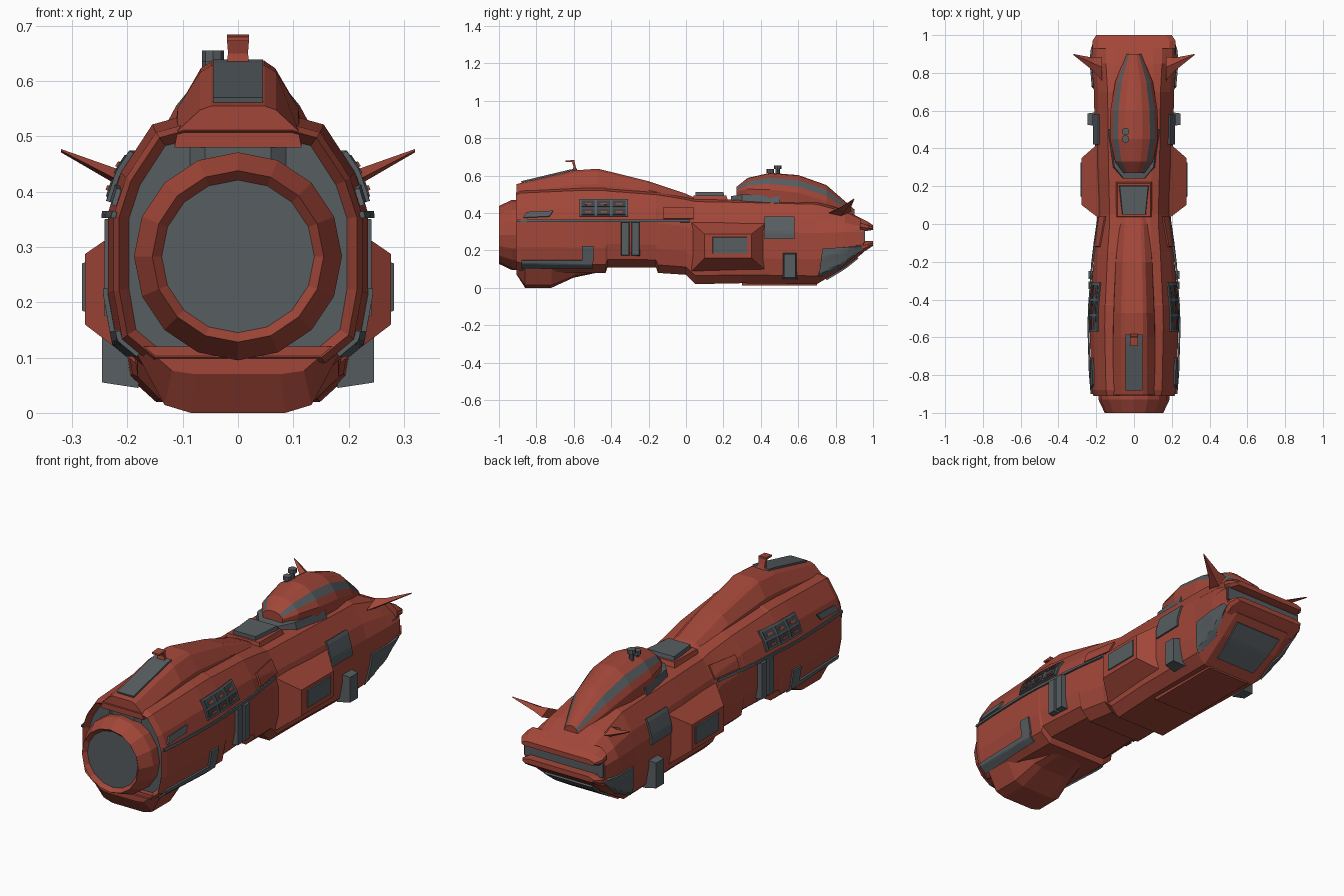
import bpy, bmesh, math
from mathutils import Vector
from mathutils.bvhtree import BVHTree

cube = bpy.data.objects.get("Cube")
if cube:
    bpy.data.objects.remove(cube, do_unlink=True)


def material(name, colour):
    mat = bpy.data.materials.new(name)
    mat.use_nodes = True
    mat.diffuse_color = (*colour, 1)
    mat.node_tree.nodes["Principled BSDF"].inputs["Base Color"].default_value = (*colour, 1)
    return mat


RED = material("rust red", (0.36, 0.062, 0.04))
GREY = material("slate grey", (0.095, 0.11, 0.12))
DARK = material("dark grey", (0.045, 0.052, 0.058))


def finish(name, bm, mats, mirror=False):
    bmesh.ops.recalc_face_normals(bm, faces=bm.faces)
    mesh = bpy.data.meshes.new(name)
    bm.to_mesh(mesh)
    bm.free()
    for mat in mats:
        mesh.materials.append(mat)
    obj = bpy.data.objects.new(name, mesh)
    bpy.context.collection.objects.link(obj)
    if mirror:
        obj.modifiers.new("mirror", 'MIRROR').use_mirror_merge = False
    return obj


def solid(name, rings, mats, mirror=False, grey_rows=(), grey_end=False, recess=0):
    """Skin closed rings of points; second material goes on chosen rows or an end cap."""
    bm = bmesh.new()
    loops = [[bm.verts.new(p) for p in ring] for ring in rings]
    count = len(loops[0])
    for a, b in zip(loops, loops[1:]):
        for j in range(count):
            k = (j + 1) % count
            face = bm.faces.new((a[j], a[k], b[k], b[j]))
            face.material_index = int(j in grey_rows)
    start = bm.faces.new(loops[0])
    end = bm.faces.new(loops[-1])
    end.material_index = int(grey_end)
    bmesh.ops.recalc_face_normals(bm, faces=bm.faces)
    if recess:
        bmesh.ops.inset_region(bm, faces=[start], thickness=0.018)
        bmesh.ops.translate(bm, verts=start.verts, vec=(0, recess, 0))
        start.material_index = 1
    return finish(name, bm, mats, mirror)


def loft(name, stations, profile, mats, **options):
    """Stations are (y, half width, bottom, top); profile is in fractions of them."""
    rings = []
    for y, w, low, high in stations:
        half = [Vector((w * u, y, low + v * (high - low))) for u, v in profile]
        rings.append(half + [Vector((-p.x, p.y, p.z)) for p in reversed(half)])
    return solid(name, rings, mats, **options)


def block(name, axis, first, last, mat, mirror=False):
    """Tapered box between two rectangles (position, a0, a1, b0, b1) along an axis."""
    rings = []
    for at, a, b, c, d in (first, last):
        ring = []
        for point in ((a, c), (b, c), (b, d), (a, d)):
            point = list(point)
            point.insert(axis, at)
            ring.append(point)
        rings.append(ring)
    return solid(name, rings, [mat], mirror)


def disc(x, y, z, r, n, axis):
    turns = [math.tau * i / n for i in range(n)]
    if axis == 'Y':
        return [(x + r * math.sin(t), y, z + r * math.cos(t)) for t in turns]
    return [(x + r * math.sin(t), y + r * math.cos(t), z) for t in turns]


# Main hull, nose at +y, recessed engine bay at -y
hull_profile = [(0.7, 0), (0.93, 0.1), (1, 0.3), (1, 0.62), (0.9, 0.78), (0.66, 0.97), (0.45, 1)]
hull = loft("hull", [
    (-0.91, 0.215, 0.1, 0.51), (-0.88, 0.225, 0.09, 0.52), (-0.55, 0.235, 0.08, 0.535),
    (-0.43, 0.232, 0.08, 0.535), (-0.42, 0.23, 0.11, 0.53), (-0.16, 0.212, 0.11, 0.51),
    (-0.15, 0.212, 0.08, 0.51), (0.0, 0.195, 0.07, 0.485), (0.05, 0.195, 0.02, 0.475),
    (0.3, 0.205, 0.025, 0.47), (0.7, 0.212, 0.02, 0.46), (0.85, 0.225, 0.11, 0.415),
    (0.95, 0.222, 0.19, 0.365)], hull_profile, [RED, GREY], recess=0.03)

# Split nose: two lips with a grey slit between them
lip = [(0.93, 0), (1, 0.3), (1, 0.6), (0.85, 1)]
loft("upper_lip", [(0.93, 0.22, 0.305, 0.375), (0.97, 0.22, 0.305, 0.355),
                   (1, 0.2, 0.31, 0.335)], lip, [RED])
loft("lower_lip", [(0.93, 0.215, 0.18, 0.25), (0.97, 0.215, 0.205, 0.25),
                   (1, 0.195, 0.225, 0.25)], lip, [RED])
block("nose_slit", 1, (0.9, -0.218, 0.218, 0.24, 0.31), (0.957, -0.215, 0.215, 0.24, 0.31), GREY)

# Raised spine over the rear body
spine = loft("spine", [
    (-0.905, 0.115, 0.48, 0.555), (-0.6, 0.115, 0.5, 0.628), (-0.47, 0.112, 0.5, 0.637),
    (-0.2, 0.1, 0.49, 0.57), (0.0, 0.085, 0.46, 0.503), (0.04, 0.08, 0.45, 0.485)],
    [(1, 0), (0.95, 0.4), (0.6, 0.9), (0.42, 1)], [RED])

# Belly bulge and keel
loft("belly_bulge", [
    (-0.905, 0.17, 0.07, 0.12), (-0.86, 0.19, 0.0, 0.12), (-0.72, 0.19, 0.0, 0.12),
    (-0.6, 0.16, 0.055, 0.12), (-0.48, 0.12, 0.08, 0.12)],
    [(0.45, 0), (0.7, 0.12), (1, 1)], [RED])
loft("keel_plate", [(0.3, 0.13, 0.012, 0.06), (0.7, 0.13, 0.012, 0.06)],
     [(0.9, 0), (1, 1)], [RED])

# Engine ring with a grey disc
solid("engine", [disc(0, y, 0.283, r, 16, 'Y') for y, r in
                 ((-0.86, 0.188), (-0.93, 0.188), (-1, 0.155), (-0.98, 0.138))],
      [RED, GREY], grey_end=True)
block("bay_duct", 1, (-0.87, -0.1, 0.1, 0.42, 0.5), (-0.9, -0.06, 0.06, 0.42, 0.49), GREY)

# Canopy with a grey window band
loft("canopy_neck", [(0.24, 0.06, 0.44, 0.49), (0.3, 0.115, 0.44, 0.5),
                     (0.5, 0.14, 0.44, 0.49)], [(1, 0), (0.9, 1)], [GREY])
canopy = loft("canopy", [
    (0.27, 0.055, 0.495, 0.54), (0.33, 0.1, 0.485, 0.588), (0.45, 0.128, 0.46, 0.615),
    (0.6, 0.125, 0.44, 0.603), (0.75, 0.1, 0.4, 0.55), (0.9, 0.04, 0.36, 0.42)],
    [(0.95, 0), (1, 0.42), (0.87, 0.62), (0.66, 0.83), (0.35, 0.97), (0.08, 1)],
    [RED, GREY], grey_rows=(2, 8))
for i, (y, top) in enumerate(((0.45, 0.635), (0.49, 0.655))):
    solid(f"periscope_{i}", [disc(-0.045, y, z, r, 8, 'Z') for z, r in
                             ((0.57, 0.012), (top - 0.02, 0.012), (top - 0.02, 0.02), (top, 0.02))],
          [GREY])

# Roof hatch
block("hatch_rim", 2, (0.45, -0.1, 0.1, 0.03, 0.23), (0.495, -0.088, 0.088, 0.04, 0.215), RED)
solid("hatch", [[(-a, 0.05, z), (a, 0.05, z), (b, c, z), (-b, c, z)]
                for a, b, c, z in ((0.065, 0.085, 0.21, 0.47), (0.06, 0.075, 0.2, 0.513))], [GREY])

# Swept horns on the nose
solid("horn", [[(0.17, 0.76, 0.4), (0.17, 0.83, 0.435), (0.17, 0.885, 0.41), (0.17, 0.83, 0.385)],
               [(0.215, 0.81, 0.42), (0.215, 0.85, 0.44), (0.215, 0.88, 0.425), (0.215, 0.85, 0.41)],
               [(0.32, 0.894, 0.474), (0.32, 0.897, 0.477), (0.32, 0.9, 0.474), (0.32, 0.897, 0.471)]],
      [RED], mirror=True)

# Hooked antenna fin
solid("antenna", [[(-w, y, z), (w, y, z), (w, y + t, z), (-w, y + t, z)] for w, y, z, t in
                  ((0.025, -0.61, 0.6, 0.04), (0.018, -0.602, 0.65, 0.012),
                   (0.02, -0.61, 0.675, 0.014))], [RED])
block("antenna_tip", 1, (-0.645, -0.02, 0.02, 0.672, 0.68), (-0.597, -0.02, 0.02, 0.672, 0.684), RED)

# Side pods, lockers and ribs
pod = block("side_pod", 0, (0.185, 0.03, 0.43, 0.09, 0.35), (0.277, 0.1, 0.35, 0.16, 0.287), RED, True)
block("pod_window", 0, (0.27, 0.14, 0.33, 0.18, 0.275), (0.282, 0.145, 0.325, 0.185, 0.27), GREY, True)
block("side_locker", 0, (0.18, 0.515, 0.595, 0.045, 0.19), (0.246, 0.525, 0.585, 0.055, 0.18), GREY, True)
for y in (-0.35, -0.295):
    block("side_rib", 0, (0.19, y, y + 0.05, 0.17, 0.355), (0.241, y + 0.005, y + 0.045, 0.175, 0.35),
          GREY, True)

# Thin plates wrapped onto the body
points, polygons = [], []
for part in (hull, spine):
    base = len(points)
    points += [v.co.copy() for v in part.data.vertices]
    polygons += [[base + i for i in p.vertices] for p in part.data.polygons]
body = BVHTree.FromPolygons(points, polygons)


def plate(name, axis, corners, mat, lift=0.005, side=1, mirror=True, steps=8):
    a, b, c, d = (Vector(p) for p in corners)
    ray = Vector((0, 0, 0))
    ray[axis] = -side
    bm = bmesh.new()
    grid = []
    for i in range(steps + 1):
        row = []
        for j in range(steps + 1):
            spot = list(a.lerp(b, i / steps).lerp(d.lerp(c, i / steps), j / steps))
            spot.insert(axis, 2 * side)
            hit, normal, _, _ = body.ray_cast(Vector(spot), ray)
            if hit is None:
                hit, normal, _, _ = body.find_nearest(Vector(spot))
            row.append(bm.verts.new(hit - ray * lift))
        grid.append(row)
    for r, s in zip(grid, grid[1:]):
        for j in range(steps):
            bm.faces.new((r[j], r[j + 1], s[j + 1], s[j]))
    obj = finish(name, bm, [mat], mirror)
    thick = obj.modifiers.new("thickness", 'SOLIDIFY')
    thick.thickness, thick.offset = 0.009, 0


def box(a, b, c, d):
    return (a, c), (b, c), (b, d), (a, d)


plate("side_door", 0, box(0.42, 0.58, 0.26, 0.38), GREY)
plate("lower_panel", 0, box(-0.88, -0.5, 0.105, 0.148), GREY)
plate("lower_panel_tab", 0, box(-0.555, -0.495, 0.14, 0.225), GREY)
plate("rear_slot", 0, ((-0.87, 0.375), (-0.73, 0.382), (-0.71, 0.412), (-0.85, 0.405)), GREY)
plate("side_rail", 0, box(-0.9, 0.02, 0.352, 0.364), GREY, 0.007)
plate("shoulder_plate", 0, box(-0.12, 0.04, 0.37, 0.43), RED, 0.006)
plate("chin_side", 0, ((0.71, 0.06), (0.82, 0.105), (0.965, 0.225), (0.73, 0.21)), GREY)
plate("chin_window", 2, ((-0.11, 0.75), (0.11, 0.75), (0.13, 0.92), (-0.13, 0.92)), GREY,
      side=-1, mirror=False)
plate("spine_window", 2, box(-0.045, 0.045, -0.88, -0.585), GREY, mirror=False)

# Side vents: grey tray with dark slats and red tabs
plate("vent_tray", 0, box(-0.57, -0.31, 0.382, 0.472), GREY, 0.006)
for i in range(3):
    for z in (0.39, 0.432):
        y = -0.56 + i * 0.083
        plate("vent_slat", 0, box(y, y + 0.07, z, z + 0.032), DARK, 0.009, steps=2)
        plate("vent_tab", 0, box(y + 0.02, y + 0.055, z + 0.012, z + 0.02), RED, 0.013, steps=2)
